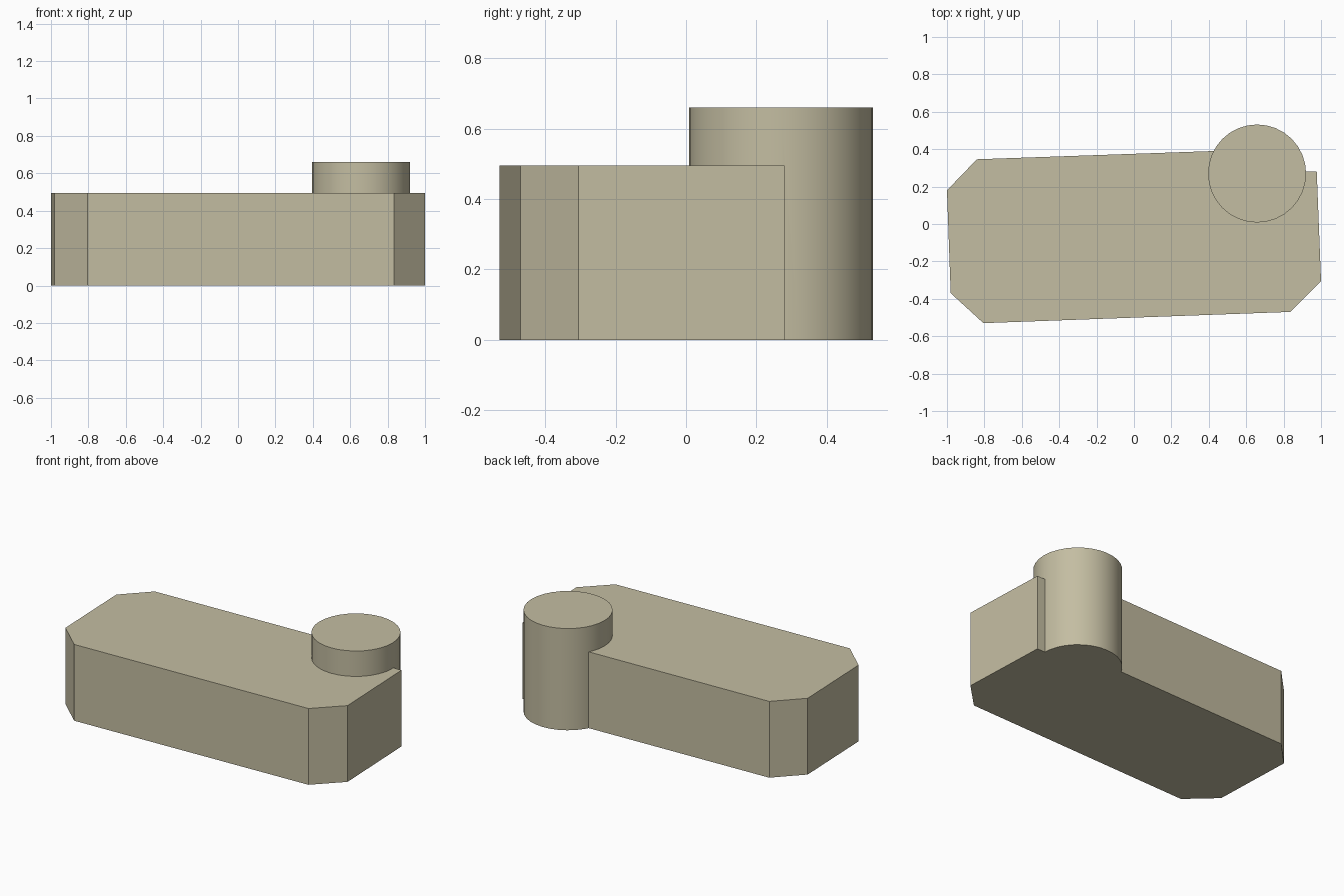
import bpy, bmesh, math

if "Cube" in bpy.data.objects:
    bpy.data.objects.remove(bpy.data.objects["Cube"])


def prism(name, outline, height):
    """Extrude a closed xy outline upward from z = 0."""
    bm = bmesh.new()
    base = bm.faces.new([bm.verts.new((x, y, 0)) for x, y in outline])
    ext = bmesh.ops.extrude_face_region(bm, geom=[base], use_keep_orig=True)
    top = [v for v in ext["geom"] if isinstance(v, bmesh.types.BMVert)]
    bmesh.ops.translate(bm, verts=top, vec=(0, 0, height))
    bmesh.ops.recalc_face_normals(bm, faces=bm.faces)
    mesh = bpy.data.meshes.new(name)
    bm.to_mesh(mesh)
    bm.free()
    obj = bpy.data.objects.new(name, mesh)
    bpy.context.collection.objects.link(obj)
    return obj


# Main block: chamfered corners, notched where the tower stands
body = prism("main_building", [
    (-0.98, -0.37), (-0.805, -0.53), (0.835, -0.47), (1.0, -0.305),
    (0.977, 0.28), (0.66, 0.28), (0.655, 0.398), (-0.84, 0.346), (-1.0, 0.18),
], 0.495)

# Round corner tower
SIDES, RADIUS = 32, 0.262
ring = [2 * math.pi * i / SIDES for i in range(SIDES)]
tower = prism("round_tower", [(0.658 + RADIUS * math.cos(a),
                               0.27 + RADIUS * math.sin(a)) for a in ring], 0.66)

# Join both into one closed shell
union = body.modifiers.new("join_tower", "BOOLEAN")
union.operation = "UNION"
union.solver = "EXACT"
union.object = tower
bpy.context.view_layer.objects.active = body
body.select_set(True)
bpy.ops.object.modifier_apply(modifier=union.name)
bpy.data.objects.remove(tower)
bpy.ops.object.shade_smooth_by_angle(angle=math.radians(25))

# Sand colour
sand = bpy.data.materials.new("sand")
sand.diffuse_color = (0.55, 0.51, 0.36, 1)
sand.use_nodes = True
sand.node_tree.nodes["Principled BSDF"].inputs["Base Color"].default_value = sand.diffuse_color
body.data.materials.clear()
body.data.materials.append(sand)
